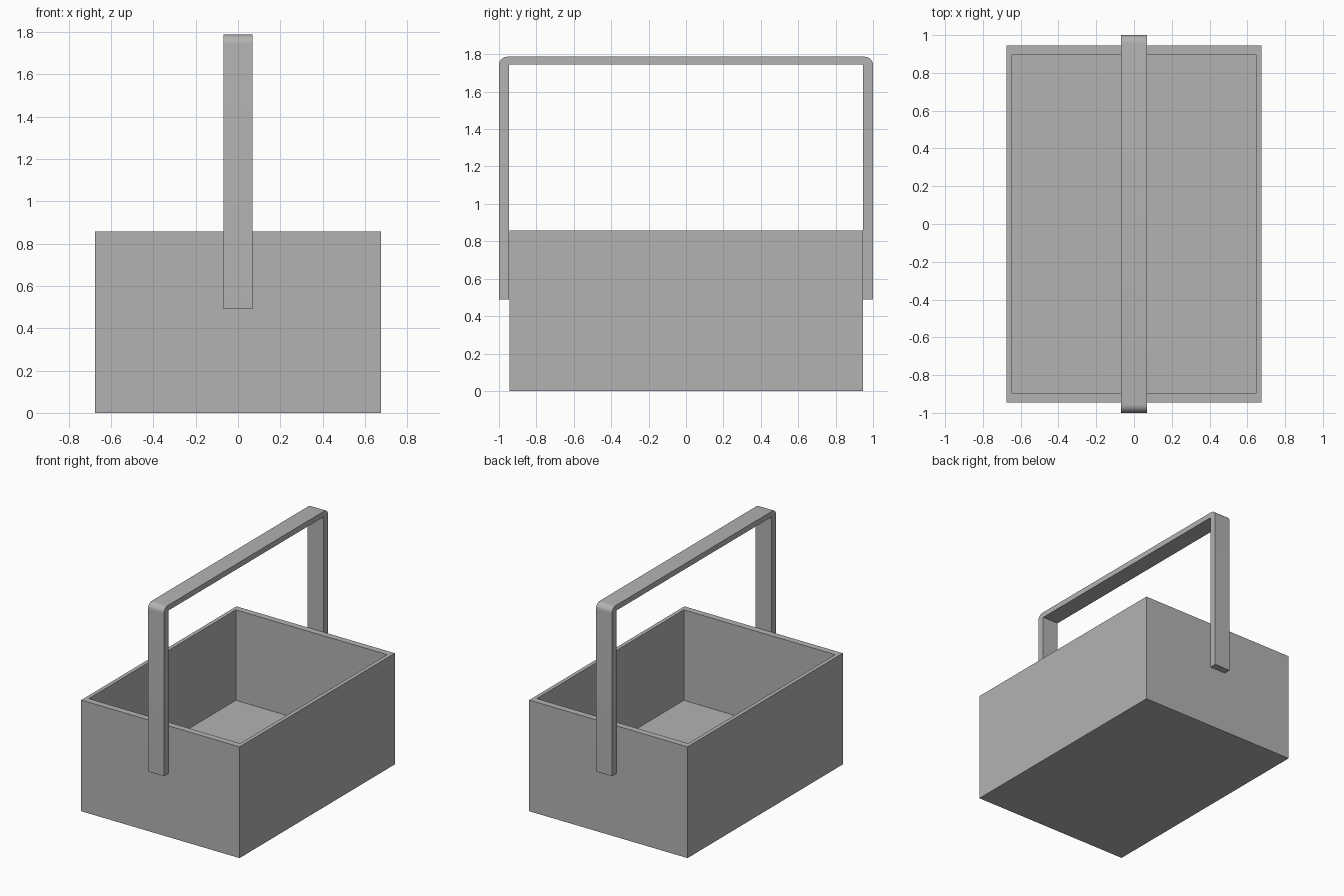
import bpy, bmesh
from math import sin, cos, pi, radians

cube = bpy.data.objects.get("Cube")
if cube:
    bpy.data.objects.remove(cube, do_unlink=True)

grey = bpy.data.materials.new("plain_grey")
grey.use_nodes = True
colour = (0.45, 0.45, 0.45, 1)
grey.diffuse_color = colour
grey.node_tree.nodes["Principled BSDF"].inputs["Base Color"].default_value = colour


def add_object(name, bm):
    bmesh.ops.recalc_face_normals(bm, faces=bm.faces)
    mesh = bpy.data.meshes.new(name)
    bm.to_mesh(mesh)
    bm.free()
    mesh.materials.append(grey)
    obj = bpy.data.objects.new(name, mesh)
    bpy.context.collection.objects.link(obj)
    return obj


# Open box: concentric rectangular loops from the base, over the rim, to the inner floor
HX, HY, HEIGHT = 0.675, 0.945, 0.857
IX, IY, FLOOR = 0.645, 0.895, 0.16
bm = bmesh.new()
loops = []
for x, y, z in ((HX, HY, 0), (HX, HY, HEIGHT), (IX, IY, HEIGHT), (IX, IY, FLOOR)):
    loops.append([bm.verts.new((sx * x, sy * y, z))
                  for sx, sy in ((-1, -1), (1, -1), (1, 1), (-1, 1))])
for low, high in zip(loops, loops[1:]):
    for i in range(4):
        j = (i + 1) % 4
        bm.faces.new((low[i], low[j], high[j], high[i]))
bm.faces.new(loops[0])
bm.faces.new(loops[-1])
add_object("basket_box", bm)

# Handle: half profile with rounded outer corner, mirrored in y and extruded in x
OUT, INNER, TOP, UNDER, END = 1.0, 0.946, 1.787, 1.745, 0.49
RADIUS, STEPS, HALF_WIDTH = 0.045, 8, 0.068
half = [(INNER, UNDER), (INNER, END), (OUT, END)]
for i in range(STEPS + 1):
    a = i / STEPS * pi / 2
    half.append((OUT - RADIUS + RADIUS * cos(a), TOP - RADIUS + RADIUS * sin(a)))
profile = half + [(-y, z) for y, z in reversed(half)]
bm = bmesh.new()
face = bm.faces.new([bm.verts.new((-HALF_WIDTH, y, z)) for y, z in profile])
side = bmesh.ops.extrude_face_region(bm, geom=[face])
moved = [v for v in side["geom"] if isinstance(v, bmesh.types.BMVert)]
bmesh.ops.translate(bm, verts=moved, vec=(2 * HALF_WIDTH, 0, 0))
handle = add_object("carry_handle", bm)
bpy.ops.object.select_all(action="DESELECT")
handle.select_set(True)
bpy.context.view_layer.objects.active = handle
bpy.ops.object.shade_smooth_by_angle(angle=radians(30))
